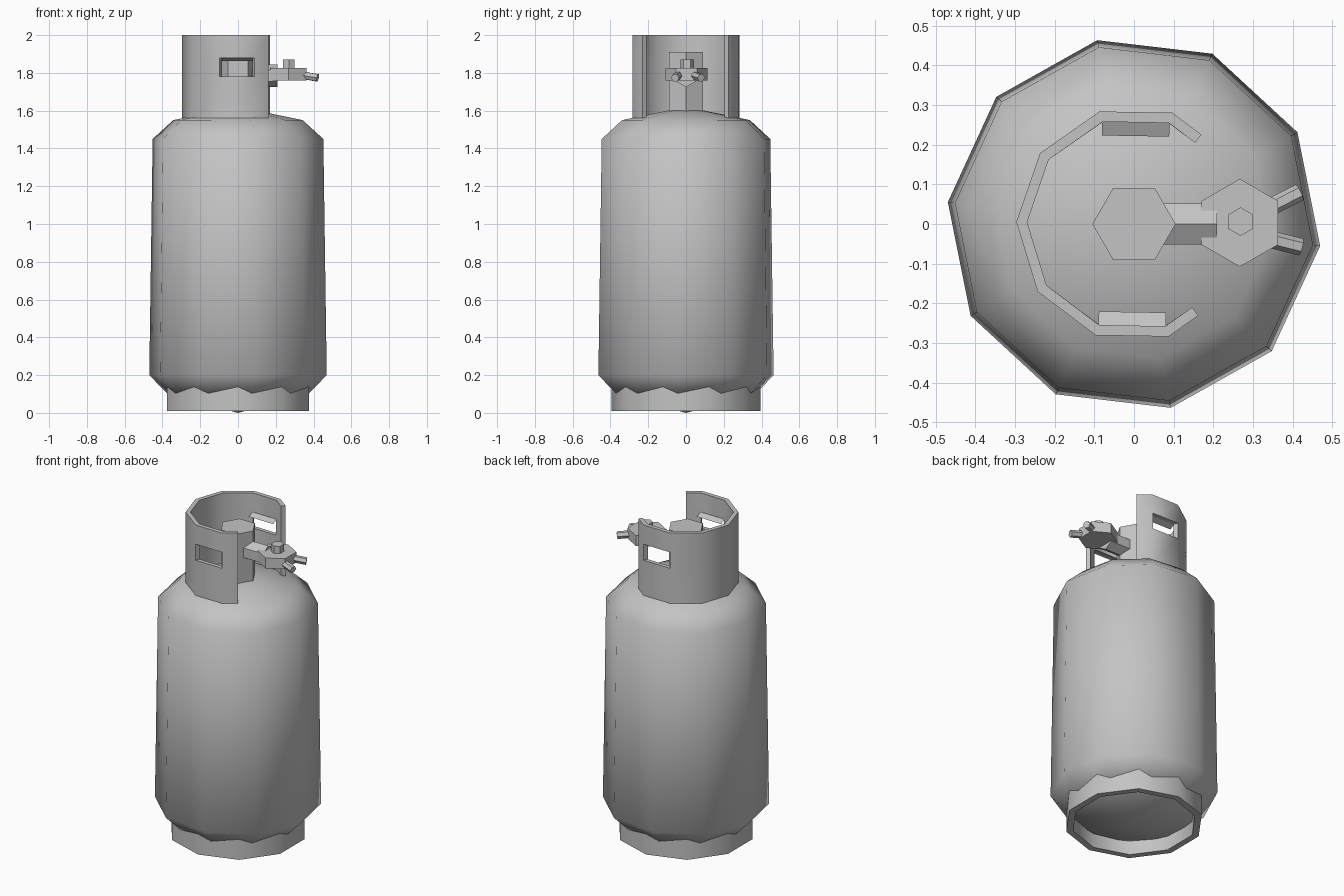
import bpy, bmesh, math
from mathutils import Vector

cube = bpy.data.objects.get("Cube")
if cube:
    bpy.data.objects.remove(cube, do_unlink=True)

STEEL = (0.55, 0.55, 0.55, 1.0)
mat = bpy.data.materials.new("plain_grey_steel")
mat.use_nodes = True
mat.diffuse_color = STEEL
mat.node_tree.nodes["Principled BSDF"].inputs["Base Color"].default_value = STEEL


def finish(name, bm, smooth=None):
    """Turn a bmesh into an object; smooth is an edge angle in degrees."""
    mesh = bpy.data.meshes.new(name)
    bm.to_mesh(mesh)
    bm.free()
    mesh.materials.append(mat)
    obj = bpy.data.objects.new(name, mesh)
    bpy.context.collection.objects.link(obj)
    if smooth:
        bpy.ops.object.select_all(action='DESELECT')
        bpy.context.view_layer.objects.active = obj
        obj.select_set(True)
        bpy.ops.object.shade_smooth_by_angle(angle=math.radians(smooth))
    return obj


def lathe(name, profile, sides, turn=0, smooth=None, closed=False):
    """Revolve (radius, height) points around z."""
    bm = bmesh.new()
    rings = []
    for r, z in profile:
        angles = [math.radians(turn + 360 * i / sides) for i in range(sides)]
        rings.append([bm.verts.new((r * math.cos(a), r * math.sin(a), z)) for a in angles])
    pairs = list(zip(rings, rings[1:]))
    if closed:
        pairs.append((rings[-1], rings[0]))
    for lo, hi in pairs:
        for i in range(sides):
            j = (i + 1) % sides
            bm.faces.new((lo[i], lo[j], hi[j], hi[i]))
    bmesh.ops.remove_doubles(bm, verts=bm.verts[:], dist=0.0001)
    bmesh.ops.recalc_face_normals(bm, faces=bm.faces[:])
    return finish(name, bm, smooth)


def prism(name, start, end, radius, turn=0, sides=6):
    """Straight bar between two points."""
    start, end = Vector(start), Vector(end)
    axis = end - start
    length = axis.length
    obj = lathe(name, [(0, 0), (radius, 0), (radius, length), (0, length)], sides, turn)
    obj.data.transform(axis.to_track_quat('Z', 'Y').to_matrix().to_4x4())
    obj.location = start
    return obj


# Tank body with shallow domed ends
lathe("tank_body",
      [(0, 0), (0.375, 0.1), (0.473, 0.2), (0.455, 1.45), (0.345, 1.55), (0.1, 1.6), (0, 1.605)],
      10, turn=-6.7, smooth=180)

# Foot ring
lathe("foot_ring", [(0.395, 0.01), (0.395, 0.18), (0.355, 0.18), (0.355, 0.01)],
      10, turn=90, smooth=45, closed=True)

# Open collar with two hand slots
R = 0.297
MID = R * math.cos(math.radians(18))
corners = [(MID, 53)] + [(R, 71 + 36 * i) for i in range(7)] + [(MID, 305)]
levels = [1.56, 1.78, 1.88, 2.0]
slots = (1, len(corners) - 3)
bm = bmesh.new()
grid = [[bm.verts.new((r * math.cos(math.radians(a)), r * math.sin(math.radians(a)), z))
         for r, a in corners] for z in levels]
for k in range(len(levels) - 1):
    for i in range(len(corners) - 1):
        if k == 1 and i in slots:
            continue
        bm.faces.new((grid[k][i], grid[k][i + 1], grid[k + 1][i + 1], grid[k + 1][i]))
collar = finish("collar", bm)
solid = collar.modifiers.new("thickness", 'SOLIDIFY')
solid.thickness = 0.026
solid.offset = -1
solid.use_even_offset = True
bpy.ops.object.select_all(action='DESELECT')
bpy.context.view_layer.objects.active = collar
collar.select_set(True)
bpy.ops.object.modifier_apply(modifier=solid.name)
bpy.ops.object.shade_smooth_by_angle(angle=math.radians(45))

# Grip flaps folded inward from the top of each slot
for name, facing in (("back_grip_flap", 89), ("front_grip_flap", 269)):
    a = math.radians(facing)
    out, side = Vector((math.cos(a), math.sin(a), 0)), Vector((-math.sin(a), math.cos(a), 0))
    bm = bmesh.new()
    quad = [out * d + side * s + Vector((0, 0, z)) for d, s, z in
            ((0.257, -0.085, 1.88), (0.222, -0.085, 1.864),
             (0.222, 0.085, 1.864), (0.257, 0.085, 1.88))]
    face = bm.faces.new([bm.verts.new(p) for p in quad])
    face.normal_update()
    if face.normal.z > 0:
        face.normal_flip()
    finish(name, bm)

# Valve: stem, neck, regulator and top stud
prism("valve_stem", (0, 0, 1.57), (0, 0, 1.91), 0.105)
neck = lathe("valve_neck", [(0, 0), (0.06, 0), (0.06, 0.16), (0, 0.16)], 6)
neck.rotation_euler = (0, math.pi / 2, 0)
neck.location = (0.05, 0, 1.785)
prism("regulator", (0.267, 0.003, 1.76), (0.267, 0.003, 1.825), 0.111, turn=30)
prism("regulator_stud", (0.269, 0.006, 1.82), (0.269, 0.006, 1.87), 0.036, turn=30)

# Two hose outlets
prism("left_hose_outlet", (0.33, 0.035, 1.79), (0.418, 0.08, 1.774), 0.022)
prism("right_hose_outlet", (0.33, -0.035, 1.79), (0.422, -0.058, 1.774), 0.022)
